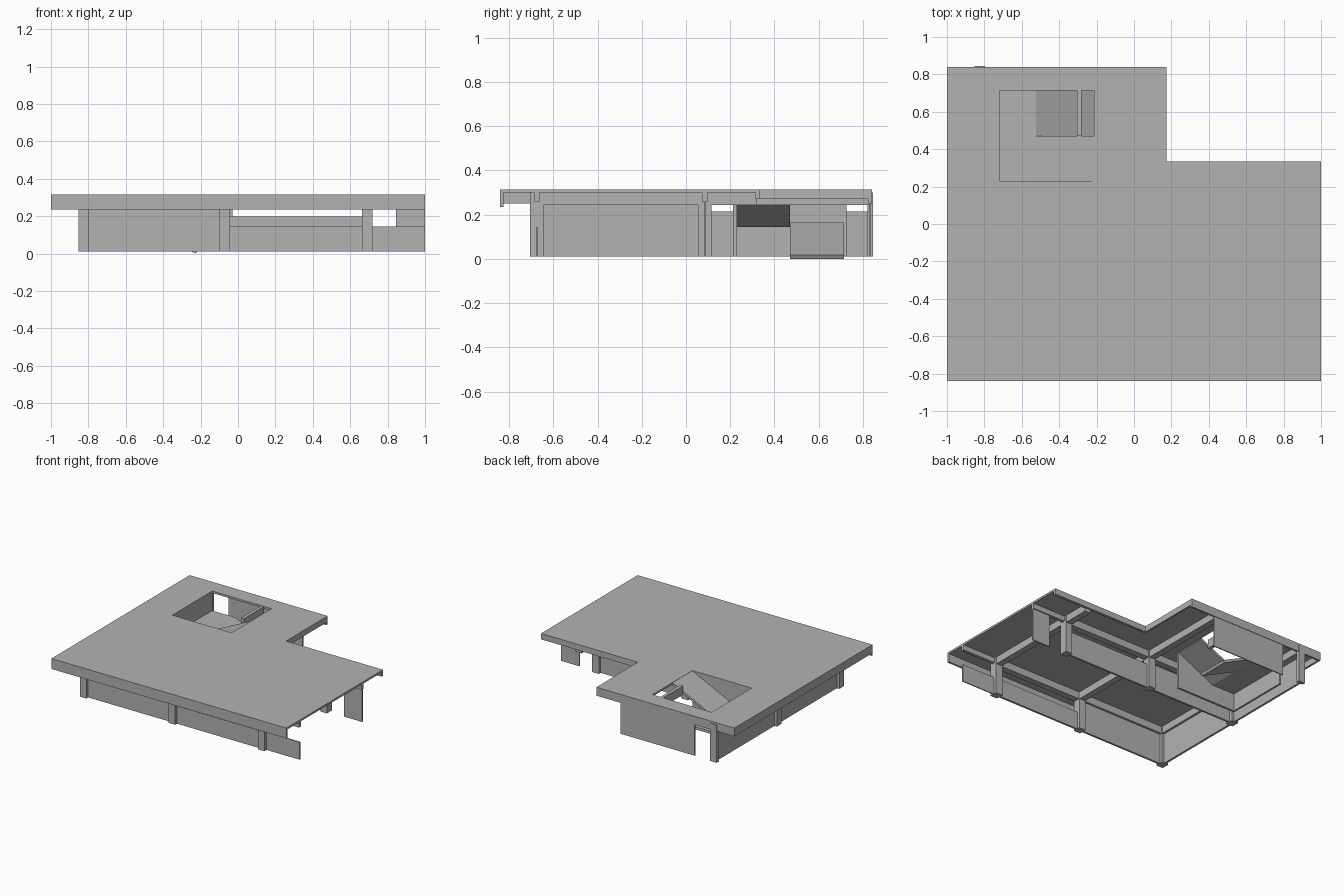
import bpy, bmesh

cube = bpy.data.objects.get("Cube")
if cube:
    bpy.data.objects.remove(cube, do_unlink=True)

grey = bpy.data.materials.new("concrete_grey")
grey.use_nodes = True
tone = (0.45, 0.45, 0.45, 1)
grey.diffuse_color = tone
grey.node_tree.nodes["Principled BSDF"].inputs["Base Color"].default_value = tone


def finish(name, bm):
    bmesh.ops.recalc_face_normals(bm, faces=bm.faces)
    mesh = bpy.data.meshes.new(name)
    bm.to_mesh(mesh)
    bm.free()
    mesh.materials.append(grey)
    obj = bpy.data.objects.new(name, mesh)
    bpy.context.collection.objects.link(obj)
    return obj


def box(name, x, y, z):
    """Box from three (low, high) ranges."""
    bm = bmesh.new()
    bmesh.ops.create_cube(bm, size=1)
    for v in bm.verts:
        for i, (lo, hi) in enumerate((x, y, z)):
            v.co[i] = hi if v.co[i] > 0 else lo
    return finish(name, bm)


def prism_y(name, profile, y):
    """Extrude an (x, z) profile along y."""
    bm = bmesh.new()
    face = bm.faces.new([bm.verts.new((px, y[0], pz)) for px, pz in profile])
    ext = bmesh.ops.extrude_face_region(bm, geom=[face])
    moved = [g for g in ext["geom"] if isinstance(g, bmesh.types.BMVert)]
    bmesh.ops.translate(bm, verts=moved, vec=(0, y[1] - y[0], 0))
    return finish(name, bm)


def around(c, half):
    return (c - half, c + half)


BASE, TOP, SLAB, SOFFIT = 0.01, 0.315, 0.30, 0.245
COL_X = (-0.825, -0.07, 0.69)
FRONT, MID, BACK = -0.675, 0.085, 0.8325
WALL = 0.008
HOLE_X, HOLE_Y = (-0.72, -0.215), (0.23, 0.715)

# Roof slab: L-shaped with a stair opening
xs = (-1, HOLE_X[0], HOLE_X[1], 0.175, 1)
ys = (-0.84, HOLE_Y[0], 0.335, HOLE_Y[1], 0.84)
bm = bmesh.new()
for i in range(4):
    for j in range(4):
        notch = i == 3 and j > 1
        hole = i == 1 and j in (1, 2)
        if not notch and not hole:
            corners = ((i, j), (i + 1, j), (i + 1, j + 1), (i, j + 1))
            bm.faces.new([bm.verts.new((xs[a], ys[b], SLAB)) for a, b in corners])
bmesh.ops.remove_doubles(bm, verts=bm.verts, dist=0.0001)
ext = bmesh.ops.extrude_face_region(bm, geom=bm.faces[:])
bmesh.ops.translate(bm, vec=(0, 0, TOP - SLAB),
                    verts=[g for g in ext["geom"] if isinstance(g, bmesh.types.BMVert)])
finish("roof_slab", bm)

# Edge fascias under the slab rim
box("front_fascia", (-1, 1), (-0.84, -0.825), (0.235, SLAB))
box("right_fascia", (-1, -0.985), (-0.84, 0.84), (0.25, SLAB))
box("back_fascia", (-1, 0.175), (0.825, 0.84), (0.25, SLAB))
box("notch_side_fascia", (0.16, 0.175), (0.32, 0.84), (0.27, SLAB))
box("notch_back_fascia", (0.16, 1), (0.315, 0.335), (0.27, SLAB))

# Columns on the grid
for x in COL_X:
    for y in (FRONT, MID):
        box("column", around(x, 0.028), around(y, 0.03), (BASE, SLAB))
box("back_column", around(COL_X[0], 0.028), around(BACK, 0.0125), (BASE, SLAB))

# Beams between columns
for y in (FRONT, MID):
    box("long_beam", (COL_X[0], COL_X[2]), around(y, 0.025), (SOFFIT, SLAB))
    box("beam_extension", (COL_X[2], 1), around(y, 0.012), (0.26, SLAB))
for x, end in zip(COL_X, (0.83, 0.83, 0.32)):
    box("cross_beam", around(x, 0.025), (FRONT, end), (SOFFIT, SLAB))
box("stair_trimmer_beam", (-0.305, -0.28), (0.47, 0.715), (SOFFIT, TOP - 0.002))

# Front walls: tall bay, then low parapets
box("front_tall_wall", COL_X[:2], around(FRONT, WALL), (BASE, SOFFIT))
box("front_low_wall", COL_X[1:], around(FRONT, WALL), (BASE, 0.145))
box("front_low_wall_end", (COL_X[2], 1), around(FRONT, WALL / 2), (BASE, 0.145))

# Right side wall
box("right_wall", around(COL_X[0], WALL), (FRONT, MID), (BASE, SOFFIT))
box("right_back_wall", around(COL_X[0], WALL), (MID, BACK), (BASE, 0.215))

# Middle walls, with a doorway beside the last column
box("middle_tall_wall", COL_X[:2], around(MID, WALL), (BASE, 0.215))
box("middle_wall", COL_X[1:], around(MID, WALL), (BASE, 0.197))
box("doorway_wall", (0.845, 1), around(MID, WALL / 2), (BASE, 0.26))

# Back wall, leaving a doorway beside the corner column
box("back_wall", (-0.66, -0.03), around(BACK, WALL / 2), (BASE, SLAB))

# Stair enclosure
box("stair_side_wall", (-0.735, HOLE_X[1]), (0.212, 0.23), (BASE, SLAB))
box("stair_end_wall", (-0.735, HOLE_X[0]), (0.212, 0.725), (BASE, SLAB))

# Stair landing and two ramped flights
box("stair_landing", (HOLE_X[0], -0.525), HOLE_Y, (0.145, 0.165))
prism_y("lower_flight", [(-0.525, 0.165), (-0.215, 0.018), (-0.225, 0), (-0.525, 0.145)],
        (0.47, HOLE_Y[1]))
prism_y("upper_flight", [(-0.525, 0.165), (-0.215, 0.313), (-0.215, 0.293), (-0.525, 0.145)],
        (HOLE_Y[0], 0.47))
